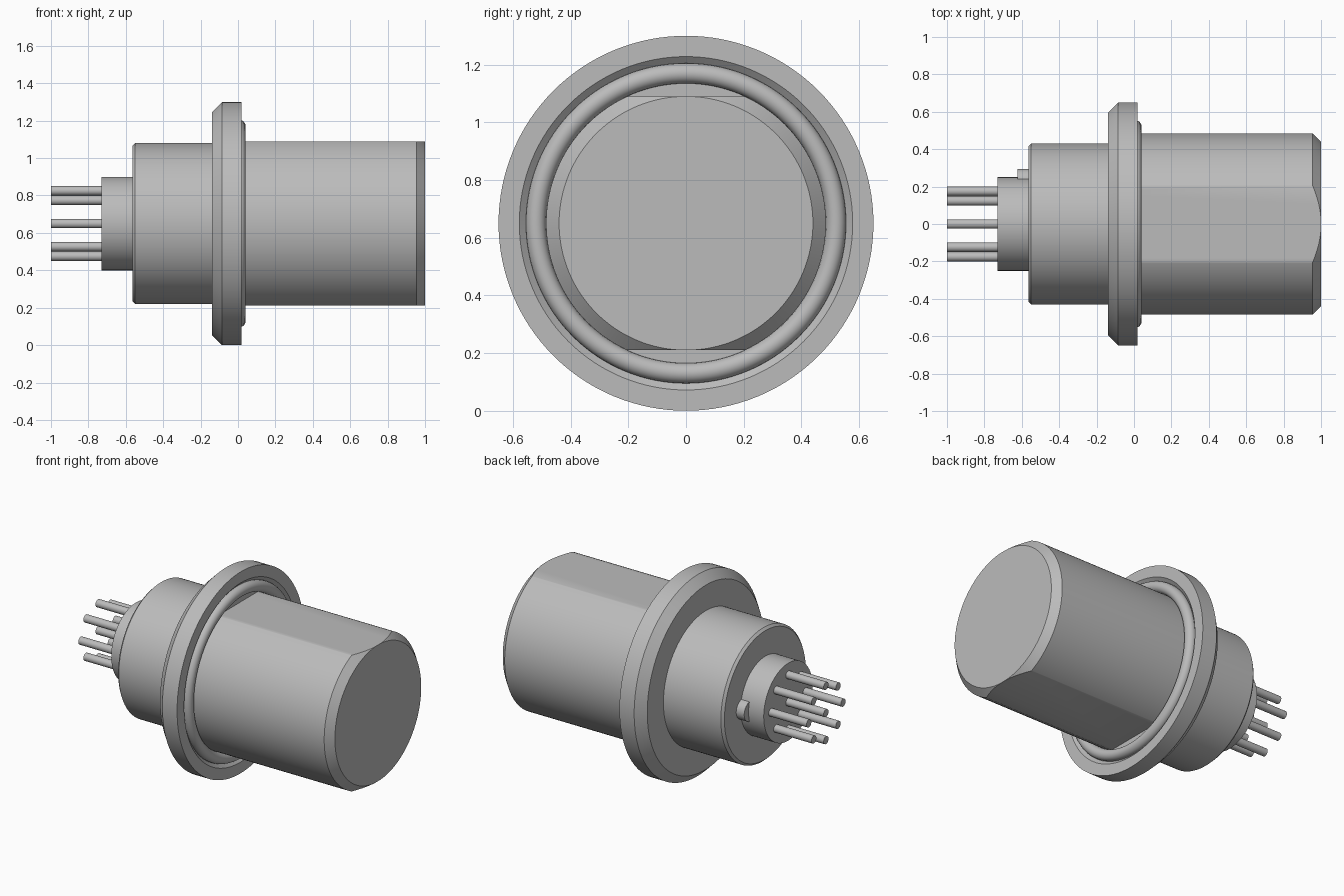
import bpy, bmesh, math
from mathutils import Vector, Matrix

default = bpy.data.objects.get("Cube")
if default:
    bpy.data.objects.remove(default, do_unlink=True)

AXIS_Z = 0.65
SEGMENTS = 128

metal = bpy.data.materials.new("satin grey metal")
grey = (0.5, 0.5, 0.5, 1)
metal.use_nodes = True
metal.diffuse_color = grey
metal.node_tree.nodes["Principled BSDF"].inputs["Base Color"].default_value = grey


def finish(name, bm):
    """Turn a bmesh into a named, shaded object on the connector axis."""
    bmesh.ops.recalc_face_normals(bm, faces=bm.faces)
    mesh = bpy.data.meshes.new(name)
    bm.to_mesh(mesh)
    bm.free()
    obj = bpy.data.objects.new(name, mesh)
    obj.location.z = AXIS_Z
    mesh.materials.append(metal)
    bpy.context.collection.objects.link(obj)
    bpy.ops.object.select_all(action="DESELECT")
    obj.select_set(True)
    bpy.context.view_layer.objects.active = obj
    bpy.ops.object.shade_smooth_by_angle(angle=math.radians(25))
    return obj


def revolve(profile, closed=False, segments=SEGMENTS):
    """Spin (x, radius) points around the x axis."""
    bm = bmesh.new()
    verts = [bm.verts.new((x, 0, r)) for x, r in profile]
    pairs = list(zip(verts, verts[1:]))
    if closed:
        pairs.append((verts[-1], verts[0]))
    edges = [bm.edges.new(p) for p in pairs]
    bmesh.ops.spin(bm, geom=verts + edges, cent=(0, 0, 0), axis=(1, 0, 0),
                   angle=math.tau, steps=segments)
    bmesh.ops.remove_doubles(bm, verts=bm.verts, dist=1e-5)
    return bm


def rod(name, x0, x1, radius, y, z, segments):
    """Solid cylinder lying along x."""
    bm = bmesh.new()
    place = Matrix.Translation(((x0 + x1) / 2, y, z)) @ Matrix.Rotation(math.pi / 2, 4, "Y")
    bmesh.ops.create_cone(bm, cap_ends=True, segments=segments, radius1=radius,
                          radius2=radius, depth=x1 - x0, matrix=place)
    return finish(name, bm)


# Stepped housing: rear plug, body, chamfered flange and seal groove
finish("flanged_housing", revolve([
    (-0.73, 0), (-0.73, 0.25), (-0.565, 0.25), (-0.565, 0.415), (-0.55, 0.43),
    (-0.14, 0.43), (-0.14, 0.595), (-0.085, 0.65), (0.02, 0.65), (0.02, 0.578),
    (0, 0.555), (-0.03, 0.555), (-0.03, 0.485), (0, 0.485), (0, 0)]))

# Front barrel with flats on top and bottom
barrel = revolve([(0, 0), (0, 0.485), (0.955, 0.485), (1, 0.44), (1, 0)])
for side in (1, -1):
    cut = bmesh.ops.bisect_plane(
        barrel, geom=barrel.verts[:] + barrel.edges[:] + barrel.faces[:],
        plane_co=(0, 0, side * 0.4395), plane_no=(0, 0, side), clear_outer=True)
    rim = [e for e in cut["geom_cut"] if isinstance(e, bmesh.types.BMEdge)]
    bmesh.ops.contextual_create(barrel, geom=rim)
finish("barrel", barrel)

# Sealing ring seated in the groove
steps = 24
ring = [(0.006 + 0.035 * math.cos(i * math.tau / steps),
         0.52 + 0.035 * math.sin(i * math.tau / steps)) for i in range(steps)]
finish("sealing_ring", revolve(ring, closed=True))

# Rounded locating key on the rear plug
rod("locating_key", -0.622, -0.56, 0.065, 0.23, 0, 32)

# Contact pins: one in the centre and eight around it
rod("centre_pin", -1, -0.72, 0.025, 0, 0, 24)
for i in range(8):
    a = i * math.tau / 8
    rod(f"contact_pin_{i + 1}", -1, -0.72, 0.025,
        0.175 * math.cos(a), 0.175 * math.sin(a), 24)
